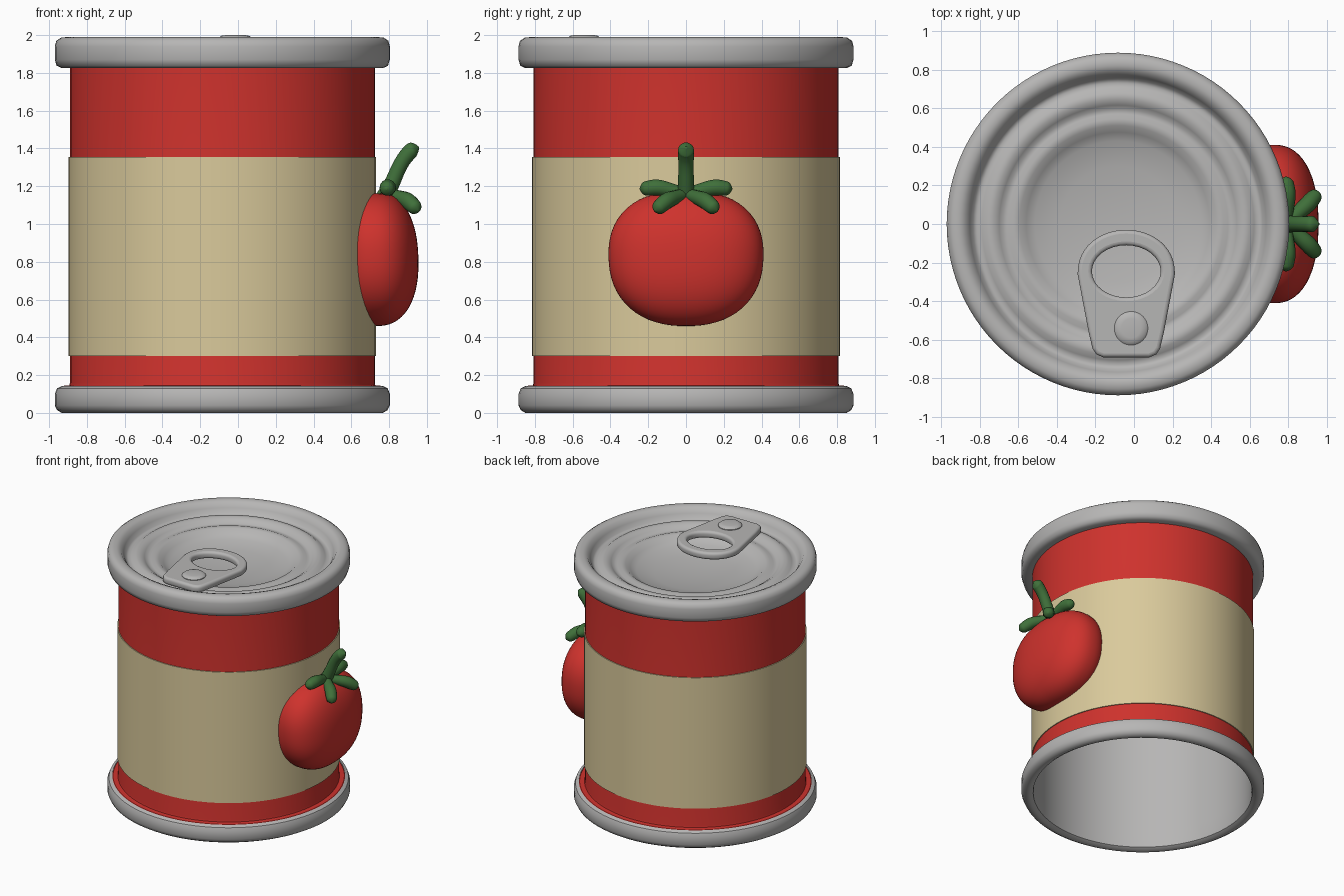
import bpy, bmesh, math
from mathutils import Vector

if "Cube" in bpy.data.objects:
    bpy.data.objects.remove(bpy.data.objects["Cube"])

CX = -0.083  # can axis


def material(name, rgb):
    m = bpy.data.materials.new(name)
    m.diffuse_color = (*rgb, 1)
    m.use_nodes = True
    m.node_tree.nodes["Principled BSDF"].inputs["Base Color"].default_value = m.diffuse_color
    return m


METAL = material("grey metal", (0.47, 0.465, 0.46))
RED = material("tomato red", (0.62, 0.032, 0.026))
CREAM = material("cream paper", (0.70, 0.59, 0.33))
GREEN = material("leaf green", (0.05, 0.16, 0.042))


def finish(ob, mat, angle=40):
    ob.data.materials.append(mat)
    bpy.ops.object.select_all(action='DESELECT')
    ob.select_set(True)
    bpy.context.view_layer.objects.active = ob
    if ob.type == 'CURVE':
        bpy.ops.object.convert(target='MESH')
        ob = bpy.context.object
    bpy.ops.object.shade_smooth_by_angle(angle=math.radians(angle))
    return ob


def lathe(name, profile, mat, centre=(CX, 0), n=96, angle=40):
    """Spin (radius, z) points about a vertical axis."""
    bm = bmesh.new()
    vs = [bm.verts.new((r, 0, z)) for r, z in profile]
    es = [bm.edges.new(p) for p in zip(vs, vs[1:])]
    bmesh.ops.spin(bm, geom=vs + es, cent=(0, 0, 0), axis=(0, 0, 1),
                   angle=math.tau, steps=n, use_merge=True)
    bmesh.ops.remove_doubles(bm, verts=bm.verts, dist=1e-4)
    bmesh.ops.recalc_face_normals(bm, faces=bm.faces)
    me = bpy.data.meshes.new(name)
    bm.to_mesh(me)
    bm.free()
    ob = bpy.data.objects.new(name, me)
    bpy.context.collection.objects.link(ob)
    ob.location = (centre[0], centre[1], 0)
    return finish(ob, mat, angle)


def tube(name, pts, mat):
    """Rounded tapered tube through (x, y, z, radius) points."""
    cu = bpy.data.curves.new(name, 'CURVE')
    cu.dimensions = '3D'
    cu.bevel_depth = 1
    cu.bevel_resolution = 5
    cu.resolution_u = 8
    cu.use_fill_caps = True
    sp = cu.splines.new('NURBS')
    sp.points.add(len(pts) - 1)
    sp.use_endpoint_u = True
    sp.order_u = 3
    for p, (x, y, z, r) in zip(sp.points, pts):
        p.co = (x, y, z, 1)
        p.radius = r
    ob = bpy.data.objects.new(name, cu)
    bpy.context.collection.objects.link(ob)
    return finish(ob, mat, 60)


# Can body (its foot flares over the top of the bottom rim) and paper label
lathe("can_body", [(0.85, 0.138), (0.845, 0.143), (0.81, 0.146), (0.807, 0.16),
                   (0.807, 1.84)], RED)
lathe("paper_label", [(0.80, 0.30), (0.814, 0.30), (0.814, 1.355), (0.80, 1.355)], CREAM)

# Bottom rim, continuing up as the hollow can's inner wall
lathe("bottom_rim_and_inner_wall",
      [(0.85, 0.142), (0.875, 0.13), (0.887, 0.10), (0.887, 0.04), (0.875, 0.015),
       (0.85, 0.0), (0.825, 0.0), (0.80, 0.015), (0.795, 0.05), (0.795, 0.15),
       (0.795, 1.83)], METAL)

# Top rim and ridged lid
lathe("top_rim_and_lid", [(0.80, 1.825), (0.85, 1.825), (0.877, 1.838), (0.887, 1.87),
                          (0.887, 1.94), (0.879, 1.97), (0.855, 1.986), (0.82, 1.99),
                          (0.79, 1.978), (0.767, 1.945), (0.75, 1.91), (0.73, 1.90),
                          (0.705, 1.91), (0.68, 1.928), (0.645, 1.93), (0.615, 1.912),
                          (0.595, 1.895), (0.57, 1.895), (0.545, 1.905), (0.51, 1.90),
                          (0.475, 1.87), (0.43, 1.848), (0.3, 1.825), (0.15, 1.81),
                          (0, 1.805)], METAL, angle=60)

# Pull tab: flat outline with a finger hole
outer = [(-0.04 + 0.252 * math.cos(math.pi * i / 24),
          -0.26 + 0.23 * abs(math.sin(math.pi * i / 24)) ** 0.9) for i in range(25)]
outer += [(-0.235, -0.56), (-0.215, -0.645), (-0.195, -0.675), (-0.16, -0.69),
          (0.08, -0.69), (0.115, -0.675), (0.135, -0.645), (0.155, -0.56)]
hole = [(-0.04 + 0.178 * math.cos(math.tau * i / 32),
         -0.245 + 0.135 * math.sin(math.tau * i / 32)) for i in range(32)]
cu = bpy.data.curves.new("pull_tab", 'CURVE')
cu.dimensions = '2D'
cu.fill_mode = 'BOTH'
cu.extrude = 0.008
cu.bevel_depth = 0.02
cu.bevel_resolution = 3
cu.offset = -0.02
for loop in (outer, hole):
    sp = cu.splines.new('POLY')
    sp.points.add(len(loop) - 1)
    sp.use_cyclic_u = True
    for p, (x, y) in zip(sp.points, loop):
        p.co = (x, y, 0, 1)
tab = bpy.data.objects.new("pull_tab", cu)
tab.location.z = 1.952
bpy.context.collection.objects.link(tab)
finish(tab, METAL)

# Rivet on the tab
lathe("tab_rivet", [(0.087, 1.92), (0.087, 1.985), (0.075, 1.996), (0.05, 2.0), (0, 2.0)],
      METAL, centre=(-0.015, -0.54), n=32)

# Tomato: slightly boxy squashed ball, its back cut off at the label
bm = bmesh.new()
bmesh.ops.create_uvsphere(bm, u_segments=64, v_segments=32, radius=1)
for v in bm.verts:
    x, y, z = v.co
    k = (abs(x) ** 2.3 + abs(y) ** 2.3 + abs(z) ** 2.3) ** (-1 / 2.3)
    x, y, z = x * k, y * k, z * k
    dip = 0.03 * math.exp(-(x * x + y * y) / 0.08) if z > 0 else 0
    v.co = (0.725 + 0.23 * x - 0.01 * z, 0.41 * y * (1 + 0.03 * z), 0.82 + 0.36 * z - dip)
bmesh.ops.bisect_plane(bm, geom=bm.verts[:] + bm.edges[:] + bm.faces[:],
                       plane_co=(0.63, 0, 0), plane_no=(1, 0, 0), clear_inner=True)
me = bpy.data.meshes.new("tomato")
bm.to_mesh(me)
bm.free()
tomato = bpy.data.objects.new("tomato", me)
bpy.context.collection.objects.link(tomato)
finish(tomato, RED, 60)

# Leaves and stem
o = Vector((0.785, 0, 1.16))
for side, label in ((-1, "left"), (1, "right")):
    for kind, tip in (("side", (0.785, 0.245, 1.185)), ("front", (0.955, 0.165, 1.07))):
        t = Vector((tip[0], side * tip[1], tip[2]))
        m = o.lerp(t, 0.6) + Vector((0.01, 0, 0.02))
        d = (t - m).normalized()
        a, b, c = t - d * 0.05, t - d * 0.012, t
        tube(f"{kind}_leaf_{label}",
             [(*o, 0.03), (*o.lerp(m, 0.5), 0.037), (*m, 0.044), (*a, 0.042),
              (*b, 0.034), (*c, 0.004)], GREEN)
tube("stem", [(0.77, 0, 1.13, 0.05), (0.81, 0, 1.2, 0.042), (0.86, 0, 1.32, 0.04),
              (0.91, 0, 1.385, 0.043), (0.935, 0, 1.398, 0.042), (0.958, 0, 1.405, 0.006)], GREEN)
